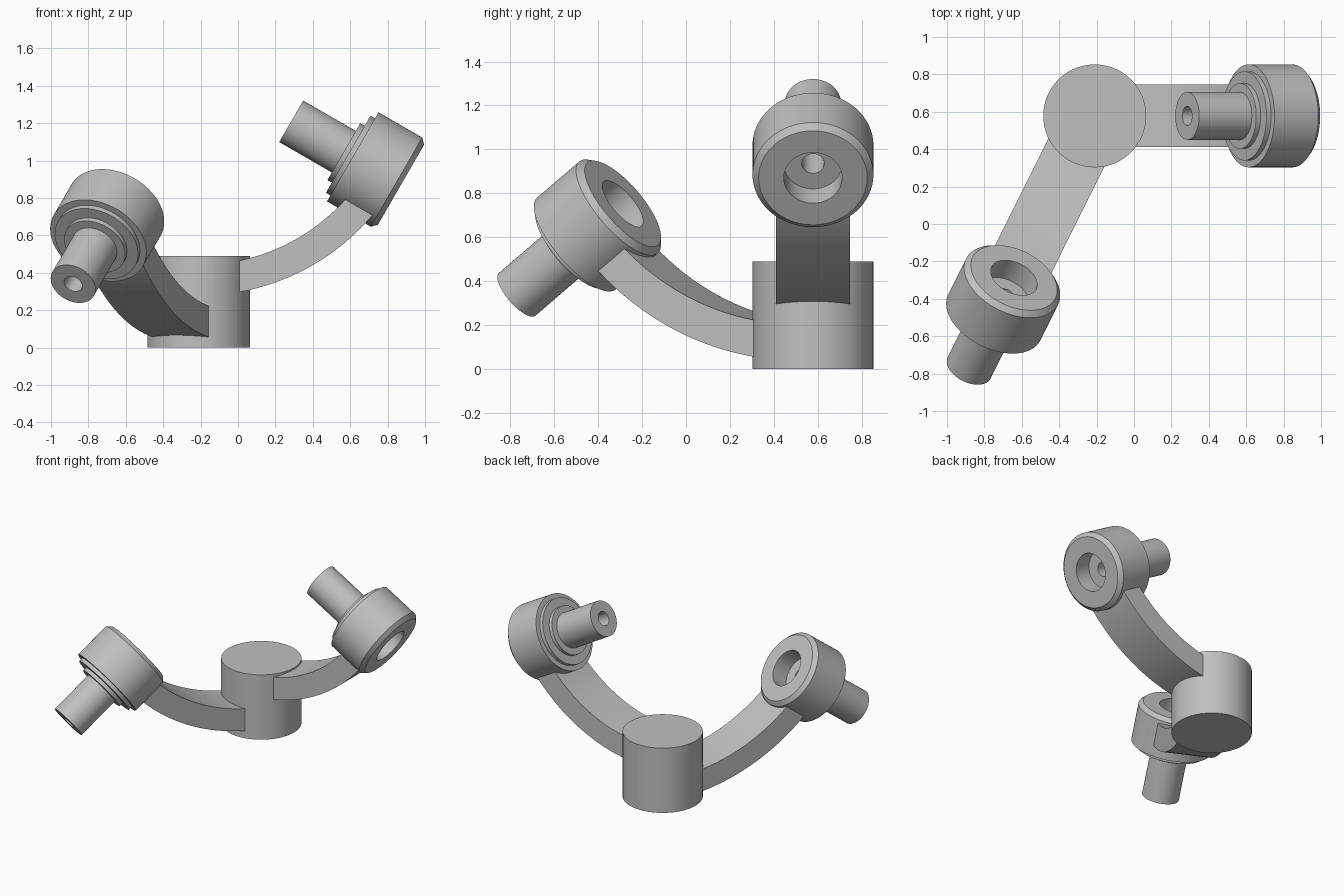
import bpy
import bmesh
from math import sin, cos, pi, radians
from mathutils import Vector, Matrix

cube = bpy.data.objects.get("Cube")
if cube:
    bpy.data.objects.remove(cube, do_unlink=True)

SEGMENTS = 96
HUB = Vector((-0.21, 0.578, 0))
PIVOT = Vector((0, 0, 1.495))      # common centre of both arm arcs
ARM_HALF_WIDTH = 0.1675

grey = bpy.data.materials.new("plain grey")
grey.use_nodes = True
grey.diffuse_color = (0.53, 0.53, 0.53, 1)
grey.node_tree.nodes["Principled BSDF"].inputs["Base Color"].default_value = (0.53, 0.53, 0.53, 1)


def finish(name, bm, heading=0):
    """Turn a bmesh into a shaded object, turned about the hub."""
    bmesh.ops.recalc_face_normals(bm, faces=bm.faces)
    mesh = bpy.data.meshes.new(name)
    bm.to_mesh(mesh)
    bm.free()
    mesh.transform(Matrix.Translation(HUB) @ Matrix.Rotation(radians(heading), 4, 'Z'))
    mesh.materials.append(grey)
    obj = bpy.data.objects.new(name, mesh)
    bpy.context.collection.objects.link(obj)
    bpy.ops.object.select_all(action='DESELECT')
    obj.select_set(True)
    bpy.context.view_layer.objects.active = obj
    bpy.ops.object.shade_smooth_by_angle(angle=radians(30))
    return obj


def radial(angle):
    """Direction out of the pivot, measured up from straight down."""
    return Vector((sin(angle), 0, -cos(angle)))


def bridge(bm, rings):
    """Join neighbouring rings of vertices with quads."""
    for a, b in zip(rings, rings[1:]):
        n = len(a)
        for i in range(n):
            j = (i + 1) % n
            bm.faces.new((a[i], a[j], b[j], b[i]))


def curved_arm(name, heading, inner, outer, end, steps=32):
    bm = bmesh.new()
    side = Vector((0, ARM_HALF_WIDTH, 0))
    rings = []
    for k in range(steps + 1):
        out = radial(radians(end) * k / steps)
        corners = ((inner, -1), (inner, 1), (outer, 1), (outer, -1))
        rings.append([bm.verts.new(PIVOT + out * r + side * s) for r, s in corners])
    bridge(bm, rings)
    bm.faces.new(rings[0])
    bm.faces.new(rings[-1])
    finish(name, bm, heading)


# Head section: distance from the shaft tip, radius
PROFILE = [(0, 0.051), (0, 0.128), (0.325, 0.128), (0.325, 0.175),
           (0.352, 0.175), (0.352, 0.238), (0.38, 0.238), (0.38, 0.275),
           (0.65, 0.275), (0.678, 0.247), (0.678, 0.133), (0.548, 0.133),
           (0.548, 0.051)]


def stepped_head(name, heading, tilt, tip, sense):
    """Bored stepped head with its shaft, its axis passing through the pivot."""
    bm = bmesh.new()
    axis = radial(radians(tilt))
    e1 = Vector((0, 1, 0))
    e2 = axis.cross(e1)
    rings = []
    for s, r in PROFILE:
        centre = PIVOT + axis * (tip + sense * s)
        turns = [2 * pi * i / SEGMENTS for i in range(SEGMENTS)]
        rings.append([bm.verts.new(centre + (e1 * cos(t) + e2 * sin(t)) * r) for t in turns])
    bridge(bm, rings + rings[:1])
    finish(name, bm, heading)


# Central hub
bm = bmesh.new()
bmesh.ops.create_cone(bm, cap_ends=True, segments=SEGMENTS, radius1=0.275, radius2=0.275,
                      depth=0.49, matrix=Matrix.Translation((0, 0, 0.245)))
finish("hub", bm)

# Left arm, shaft pointing back towards the hub
curved_arm("left_arm", 0, 1.053, 1.218, 51)
stepped_head("left_head", 0, 60, 0.571, 1)

# Right arm, shaft pointing away from the hub
curved_arm("right_arm", 243.5, 1.29, 1.455, 45)
stepped_head("right_head", 243.5, 52.5, 1.897, -1)
